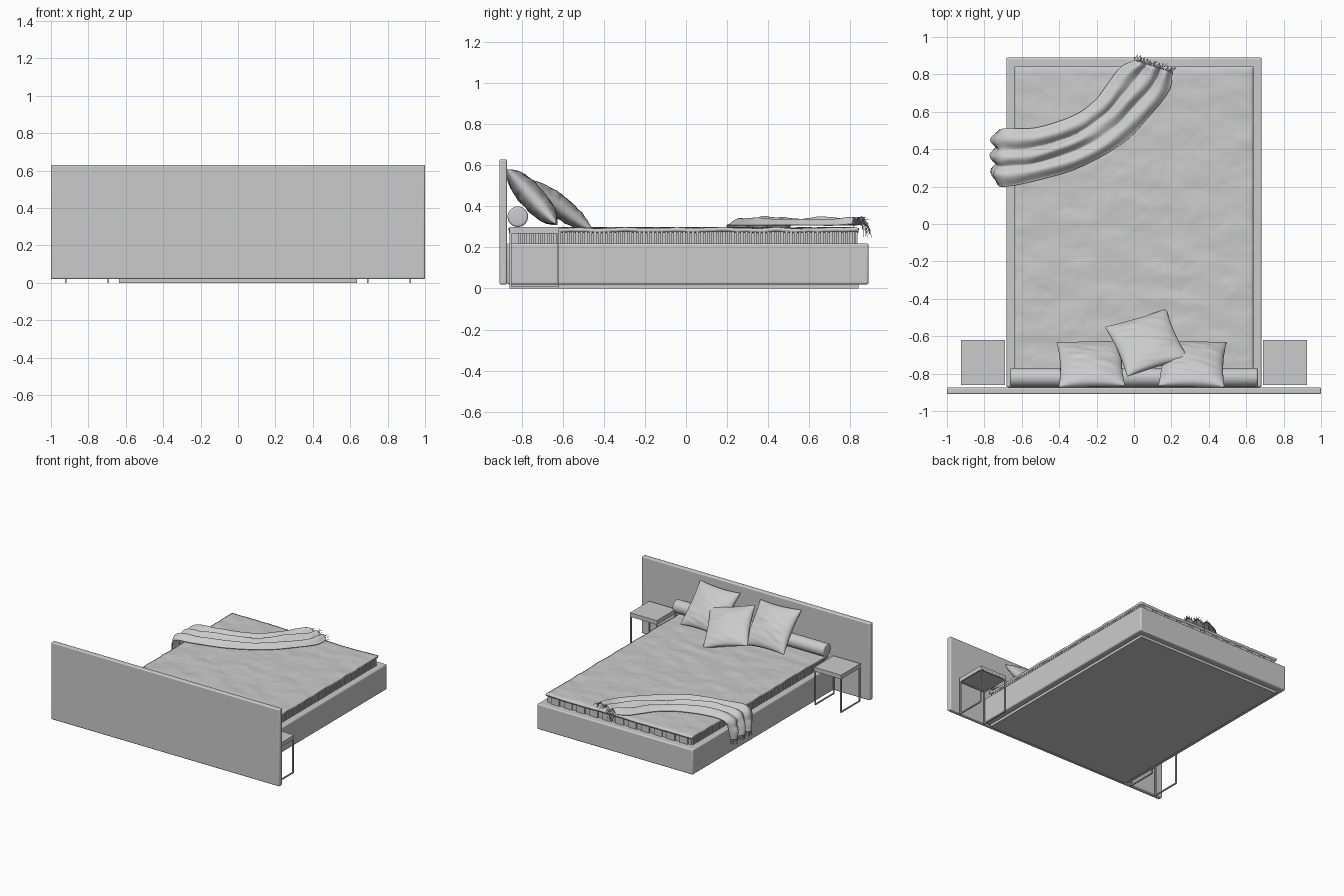
import bpy, bmesh, math, random
from mathutils import Vector, Matrix, noise

if "Cube" in bpy.data.objects:
    bpy.data.objects.remove(bpy.data.objects["Cube"])

random.seed(4)


def finish(name, bm, smooth=False):
    me = bpy.data.meshes.new(name)
    bmesh.ops.recalc_face_normals(bm, faces=bm.faces)
    bm.to_mesh(me)
    bm.free()
    ob = bpy.data.objects.new(name, me)
    bpy.context.collection.objects.link(ob)
    if smooth:
        for p in me.polygons:
            p.use_smooth = True
    return ob


def add_box(bm, lo, hi):
    lo, hi = Vector(lo), Vector(hi)
    m = Matrix.Translation((lo + hi) / 2) @ Matrix.Diagonal((*(hi - lo), 1))
    bmesh.ops.create_cube(bm, size=1, matrix=m)


def box(name, lo, hi, bevel=0.0):
    bm = bmesh.new()
    add_box(bm, lo, hi)
    ob = finish(name, bm)
    if bevel:
        b = ob.modifiers.new("bevel", 'BEVEL')
        b.width, b.segments = bevel, 3
        bpy.context.view_layer.objects.active = ob
        ob.select_set(True)
        bpy.ops.object.shade_smooth_by_angle(angle=math.radians(40))
        ob.select_set(False)
    return ob


def surface(bm, fn, nu, nv):
    """Grid of quads from fn(u, v) with u, v in 0..1."""
    rows = [[bm.verts.new(fn(i / nu, j / nv)) for j in range(nv + 1)] for i in range(nu + 1)]
    for a, b in zip(rows, rows[1:]):
        for j in range(nv):
            bm.faces.new((a[j], b[j], b[j + 1], a[j + 1]))


# Headboard, base frame and recessed plinth
box("headboard", (-1, -0.91, 0.02), (1, -0.873, 0.63), 0.008)
box("base_frame", (-0.683, -0.873, 0.02), (0.683, 0.89, 0.22), 0.01)
box("plinth", (-0.635, -0.86, 0), (0.635, 0.84, 0.025))

# Mattress core with vertical ribs on the sides and wider ones at the foot
bm = bmesh.new()
add_box(bm, (-0.622, -0.86, 0.21), (0.622, 0.826, 0.282))
n = 76
for i in range(n):
    y = -0.82 + 1.65 * i / n
    for s in (-1, 1):
        add_box(bm, (s * 0.628 - 0.008, y, 0.215), (s * 0.628 + 0.008, y + 0.014, 0.278))
for i in range(11):
    x = -0.62 + 1.24 * i / 11
    add_box(bm, (x + 0.02, 0.82, 0.215), (x + 0.09, 0.837, 0.278))
finish("ribbed_mattress", bm)


# Softly rumpled mattress cover
def cover(u, v):
    x, y = -0.64 + 1.28 * u, -0.865 + 1.708 * v
    h = 0.006 * noise.noise((x * 6 + y * 2, y * 11, 0.3)) + 0.002 * noise.noise((x * 20, y * 24, 2))
    edge = min(u, 1 - u, v, 1 - v)
    return x, y, 0.296 + h - 0.006 * max(0, 1 - edge / 0.012)


bm = bmesh.new()
surface(bm, cover, 90, 120)
ob = finish("mattress_cover", bm, True)
sol = ob.modifiers.new("thickness", 'SOLIDIFY')
sol.thickness = 0.018

# Bolster
bm = bmesh.new()
bmesh.ops.create_cone(bm, cap_ends=True, segments=40, radius1=0.05, radius2=0.05, depth=1.325,
                      matrix=Matrix.Translation((0, -0.82, 0.35)) @ Matrix.Rotation(math.pi / 2, 4, 'Y'))
caps = [e for e in bm.edges if any(len(f.verts) > 4 for f in e.link_faces)]
bmesh.ops.bevel(bm, geom=caps, offset=0.012, segments=4, profile=0.5, affect='EDGES')
finish("bolster", bm, True)


# Pillows
def pillow(name, center, tilt, roll, size, thick, seed):
    m = (Matrix.Translation(center) @ Matrix.Rotation(math.pi, 4, 'Z')
         @ Matrix.Rotation(tilt, 4, 'X') @ Matrix.Rotation(roll, 4, 'Z'))
    bm = bmesh.new()
    for s in (-1, 1):
        def fn(u, v):
            a, b = math.sin((u - 0.5) * math.pi), math.sin((v - 0.5) * math.pi)
            fa, fb = 1 - a * a, 1 - b * b
            x = a * size / 2 * (1 - 0.07 * fb)
            y = b * size / 2 * (1 - 0.07 * fa)
            puff = (fa * fb) ** 0.42
            crease = noise.noise((x * 7 + seed, y * 38 + x * 9, s * 3.0 + seed))
            return m @ Vector((x, y, s * (thick / 2) * puff + 0.008 * crease * min(1, 2 * fa * fb)))
        surface(bm, fn, 44, 44)
    bmesh.ops.remove_doubles(bm, verts=bm.verts, dist=0.00005)
    finish(name, bm, True)


pillow("back_pillow_left", (-0.23, -0.75, 0.445), math.radians(48), 0.03, 0.355, 0.12, 1)
pillow("back_pillow_right", (0.312, -0.75, 0.445), math.radians(48), -0.03, 0.355, 0.12, 5)
pillow("front_pillow", (0.068, -0.635, 0.412), math.radians(36), math.radians(20), 0.35, 0.11, 9)

# Nightstands: a top slab on two thin side loops
for side, s in (("left", -1), ("right", 1)):
    xs = sorted((s * 0.69, s * 0.925))
    box(side + "_nightstand_top", (xs[0], -0.86, 0.275), (xs[1], -0.62, 0.3))
    bm = bmesh.new()
    t = 0.009
    for x in (xs[0], xs[1] - t):
        for y in (-0.86, -0.63):
            add_box(bm, (x, y, 0), (x + t, y + t, 0.276))
        for z in (0, 0.267):
            add_box(bm, (x, -0.86, z), (x + t, -0.621, z + t))
    for y in (-0.86, -0.63):
        add_box(bm, (xs[0], y, 0.267), (xs[1], y + t, 0.276))
    finish(side + "_nightstand_frame", bm)

# Throw: a folded strip spanned between two edge paths
LOWER = [(-0.735, 0.24, 0.16), (-0.725, 0.21, 0.24), (-0.69, 0.2, 0.303), (-0.55, 0.225, 0.306),
         (-0.3, 0.3, 0.306), (-0.05, 0.44, 0.306), (0.1, 0.6, 0.306), (0.19, 0.72, 0.306), (0.205, 0.81, 0.312)]
UPPER = [(-0.73, 0.49, 0.16), (-0.72, 0.5, 0.24), (-0.69, 0.51, 0.303), (-0.52, 0.515, 0.308),
         (-0.32, 0.58, 0.308), (-0.21, 0.66, 0.308), (-0.14, 0.75, 0.308), (-0.07, 0.84, 0.308), (0, 0.875, 0.312)]


def along(pts, t):
    """Catmull-Rom point at t in 0..1."""
    k = min(int(t * (len(pts) - 1)), len(pts) - 2)
    f = t * (len(pts) - 1) - k
    p = [Vector(pts[min(max(k + d, 0), len(pts) - 1)]) for d in (-1, 0, 1, 2)]
    return 0.5 * (2 * p[1] + (p[2] - p[0]) * f + (2 * p[0] - 5 * p[1] + 4 * p[2] - p[3]) * f * f
                  + (3 * p[1] - p[0] - 3 * p[2] + p[3]) * f ** 3)


def throw(t, s):
    p = along(LOWER, t).lerp(along(UPPER, t), s)
    w = min(1, max(0, (t * 8 - 1.2) / 1.3))
    normal = Vector((w - 1, 0, w)).normalized()
    wave = 0.5 - 0.5 * math.cos(s * 2 * math.pi * 3 + 1.2 * noise.noise((t * 4, s * 2, 1)))
    fold = wave ** 0.8 * (0.026 + 0.014 * noise.noise((t * 6, s * 4, 5)))
    fold += 0.007 * (1 + noise.noise((t * 14, s * 7, 8))) * math.sin(math.pi * s)
    return p + normal * fold


bm = bmesh.new()
surface(bm, throw, 110, 60)
ob = finish("throw_blanket", bm, True)
sol = ob.modifiers.new("thickness", 'SOLIDIFY')
sol.thickness, sol.offset = 0.004, 1

# Fringe on both ends of the throw
cu = bpy.data.curves.new("throw_fringe", 'CURVE')
cu.dimensions = '3D'
cu.bevel_depth, cu.bevel_resolution = 0.0013, 0
for t, way, count in ((1, Vector((0.3, 0.5, -0.2)), 60), (0, Vector((0, 0, -1)), 45)):
    for i in range(count):
        p = throw(t, (i + random.random()) / count)
        d = way + Vector([random.uniform(-0.5, 0.5) for _ in range(3)]) * (0.9 if t else 0.4)
        sp = cu.splines.new('POLY')
        sp.points.add(3)
        drop = 0.03 * random.random() * (p.y > 0.85)
        for k, pt in enumerate(sp.points):
            q = p + d * 0.012 * k - Vector((0, 0, drop * k * k / 4))
            pt.co = (q.x, min(q.y, 0.905), q.z, 1)
bpy.context.collection.objects.link(bpy.data.objects.new("throw_fringe", cu))
